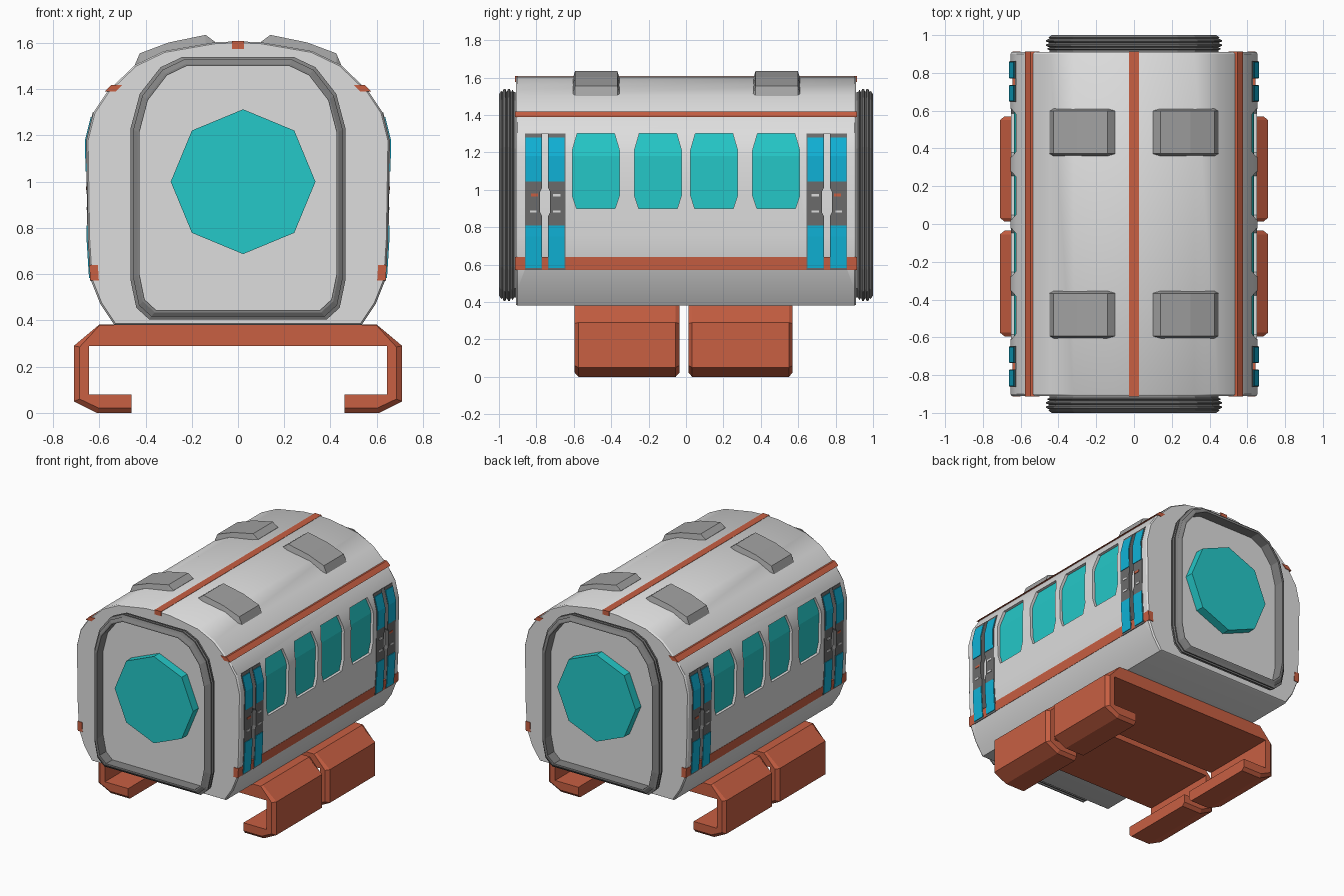
import bpy, bmesh, math

if "Cube" in bpy.data.objects:
    bpy.data.objects.remove(bpy.data.objects["Cube"])


def material(name, rgb):
    m = bpy.data.materials.new(name)
    m.diffuse_color = (*rgb, 1)
    m.use_nodes = True
    m.node_tree.nodes["Principled BSDF"].inputs["Base Color"].default_value = m.diffuse_color
    return m


WHITE = material("off_white", (0.73, 0.73, 0.73))
GREY = material("mid_grey", (0.36, 0.36, 0.36))
DARK = material("bellows_grey", (0.23, 0.23, 0.23))
DOOR = material("door_grey", (0.15, 0.15, 0.15))
TEAL = material("teal_glass", (0.018, 0.58, 0.58))
BLUE = material("blue_glass", (0.005, 0.45, 0.68))
ORANGE = material("orange", (0.58, 0.115, 0.055))

# Half cross-section of the carriage, bottom to top (x, z)
PROFILE = [(0.535, 0.38), (0.595, 0.47), (0.637, 0.575), (0.648, 0.75),
           (0.655, 1.18), (0.625, 1.30), (0.565, 1.39), (0.445, 1.505),
           (0.32, 1.565), (0.10, 1.603), (0, 1.607)]


def side_x(z):
    for (x0, z0), (x1, z1) in zip(PROFILE, PROFILE[1:]):
        if z0 <= z <= z1:
            return x0 + (x1 - x0) * (z - z0) / (z1 - z0)


def add_loft(bm, rings):
    vs = [[bm.verts.new(p) for p in r] for r in rings]
    n = len(vs[0])
    for a, b in zip(vs, vs[1:]):
        for i in range(n):
            bm.faces.new((a[i], a[(i + 1) % n], b[(i + 1) % n], b[i]))
    bm.faces.new(vs[0])
    bm.faces.new(vs[-1])


def finish(name, bm, mat, smooth=None):
    bmesh.ops.recalc_face_normals(bm, faces=bm.faces[:])
    me = bpy.data.meshes.new(name)
    bm.to_mesh(me)
    bm.free()
    me.materials.append(mat)
    if smooth:
        me.shade_smooth()
        me.set_sharp_from_angle(angle=math.radians(smooth))
    ob = bpy.data.objects.new(name, me)
    bpy.context.collection.objects.link(ob)
    return ob


def loft(name, rings, mat, smooth=None):
    bm = bmesh.new()
    add_loft(bm, rings)
    return finish(name, bm, mat, smooth)


def add_shell(bm, levels, o0, o1, sx, sy=1):
    """Plate following the carriage side; levels are (z, y0, y1)."""
    full = []
    for a, b in zip(levels, levels[1:]):
        full.append(a)
        for _, z in PROFILE:
            if a[0] + 1e-4 < z < b[0] - 1e-4:
                t = (z - a[0]) / (b[0] - a[0])
                full.append((z, a[1] + (b[1] - a[1]) * t, a[2] + (b[2] - a[2]) * t))
    full.append(levels[-1])
    add_loft(bm, [[(sx * (side_x(z) + o), sy * y, z) for o, y in
                   ((o0, y0), (o1, y0), (o1, y1), (o0, y1))] for z, y0, y1 in full])


def shells(name, parts, o0, o1, mat, flip_y=True):
    bm = bmesh.new()
    for levels in parts:
        for sx in (1, -1):
            for sy in ((1, -1) if flip_y else (1,)):
                add_shell(bm, levels, o0, o1, sx, sy)
    return finish(name, bm, mat)


def rect(z0, z1, y0, y1):
    return [(z0, y0, y1), (z1, y0, y1)]


def mirrored(half):
    return half + [(-x, z) for x, z in reversed(half) if x > 0]


# Carriage shell with slightly softened ends
outline = mirrored(PROFILE)
rings = []
for y, s in ((-0.91, 0.99), (-0.9, 1), (0.9, 1), (0.91, 0.99)):
    rings.append([(x * s, y, 0.99 + (z - 0.99) * s) for x, z in outline])
body = loft("carriage_body", rings, WHITE)

# Window and door recesses
windows = [[(0.90, c - 0.103, c + 0.103), (0.97, c - 0.126, c + 0.126),
            (1.21, c - 0.126, c + 0.126), (1.30, c - 0.10, c + 0.10)]
           for c in (0.15, 0.482)]
cutter = shells("recess_cutter", windows + [rect(0.57, 1.30, 0.645, 0.862)],
                -0.025, 0.08, WHITE)
mod = body.modifiers.new("recesses", 'BOOLEAN')
mod.operation = 'DIFFERENCE'
mod.solver = 'EXACT'
mod.object = cutter
cut = bpy.data.meshes.new_from_object(
    body.evaluated_get(bpy.context.evaluated_depsgraph_get()))
body.modifiers.clear()
body.data = cut
cut.materials.clear()
cut.materials.append(WHITE)
cut.shade_smooth()
cut.set_sharp_from_angle(angle=math.radians(32))
bpy.data.objects.remove(cutter)

# Side window glass
shells("side_windows", windows, -0.03, -0.02, TEAL)

# Sliding doors: two leaves with a notch at the middle, blue glass, small handles
leaf_in = [(0.57, 0.645, 0.737), (0.86, 0.645, 0.737), (0.88, 0.645, 0.727),
           (0.99, 0.645, 0.727), (1.01, 0.645, 0.737), (1.30, 0.645, 0.737)]
leaf_out = [(z, 1.507 - b, 1.507 - a) for z, a, b in leaf_in]
shells("door_leaves", [leaf_in, leaf_out], -0.03, 0.003, DOOR)
shells("door_glass", [rect(z0, z1, y0, y1)
                      for z0, z1 in ((0.583, 0.81), (1.045, 1.28))
                      for y0, y1 in ((0.65, 0.734), (0.773, 0.857))],
       -0.002, 0.007, BLUE)
shells("door_marks", [rect(0.878, 0.89, 0.672, 0.71), rect(0.878, 0.89, 0.80, 0.835),
                      rect(0.965, 0.977, 0.672, 0.71)], 0, 0.006, WHITE)
shells("door_handles", [rect(0.965, 0.98, 0.79, 0.83)], 0, 0.006, ORANGE)

# Orange stripes along the sides and the roof ridge
shells("lower_stripes", [rect(0.572, 0.64, -0.914, 0.914)], -0.035, 0.002, ORANGE, False)
shells("upper_stripes", [rect(1.39, 1.418, -0.914, 0.914)], -0.035, 0.012, ORANGE, False)
loft("roof_stripe", [[(x, y, z) for x, z in ((-0.026, 1.575), (0.026, 1.575),
                                             (0.026, 1.608), (-0.026, 1.608))]
                     for y in (-0.914, 0.914)], ORANGE)

# Roof units, sloped on every side
top = [(0.455, 1.485), (0.425, 1.555), (0.30, 1.602), (0.14, 1.635), (0.10, 1.605)]
base = [(0.10, 1.54), (0.42, 1.44)]
for sx in (1, -1):
    for yc in (-0.48, 0.485):
        rings = [[(sx * x, yc + dy, z - drop) for x, z in top]
                 + [(sx * x, yc + dy, z) for x, z in base]
                 for dy, drop in ((-0.127, 0.045), (-0.113, 0), (0.113, 0), (0.127, 0.045))]
        loft("roof_unit", rings, GREY)

# Gangway ends: ribbed bellows, end panel, octagonal window
gangway = mirrored([(0.385, 0.405), (0.44, 0.455), (0.465, 0.575), (0.465, 1.23),
                    (0.425, 1.38), (0.335, 1.495), (0.24, 1.54)])


def gangway_ring(y, d):
    return [(x * (1 - d / 0.465), y, 0.972 + (z - 0.972) * (1 - d / 0.567))
            for x, z in gangway]


for s, end in ((-1, "front"), (1, "back")):
    ribs = ((0.90, 0.02), (0.92, 0.018), (0.927, 0.004), (0.935, 0.018), (0.943, 0),
            (0.951, 0), (0.958, 0.018), (0.966, 0), (0.974, 0), (0.982, 0.018),
            (0.988, 0.012), (1.0, 0.03), (1.0, 0.038), (0.922, 0.038))
    loft(end + "_bellows", [gangway_ring(s * y, d) for y, d in ribs], DARK)
    loft(end + "_panel", [gangway_ring(s * y, 0.039) for y in (0.915, 0.928)], WHITE)
    octagon = [(0.022 + 0.313 * math.cos(i * math.pi / 4),
                1.0 + 0.313 * math.sin(i * math.pi / 4)) for i in range(8)]
    loft(end + "_window", [[(x, s * y, z) for x, z in octagon]
                           for y in (0.915, 0.99)], TEAL)

# Undercarriage: two hooked cradles with chamfered ends
inner = [(0.46, 0.08), (0.645, 0.08), (0.645, 0.29)]
outer = [(0.60, 0.382), (0.71, 0.29), (0.71, 0.05), (0.61, 0.0), (0.46, 0.0)]
outer_end = [(0.598, 0.38), (0.685, 0.285), (0.685, 0.06), (0.605, 0.022), (0.46, 0.022)]
full, small = mirrored(outer + inner), mirrored(outer_end + inner)
for y0, y1 in ((-0.595, -0.035), (0.013, 0.57)):
    loft("undercarriage_cradle",
         [[(x, y, z) for x, z in p] for y, p in
          ((y0, small), (y0 + 0.02, full), (y1 - 0.02, full), (y1, small))], ORANGE)
